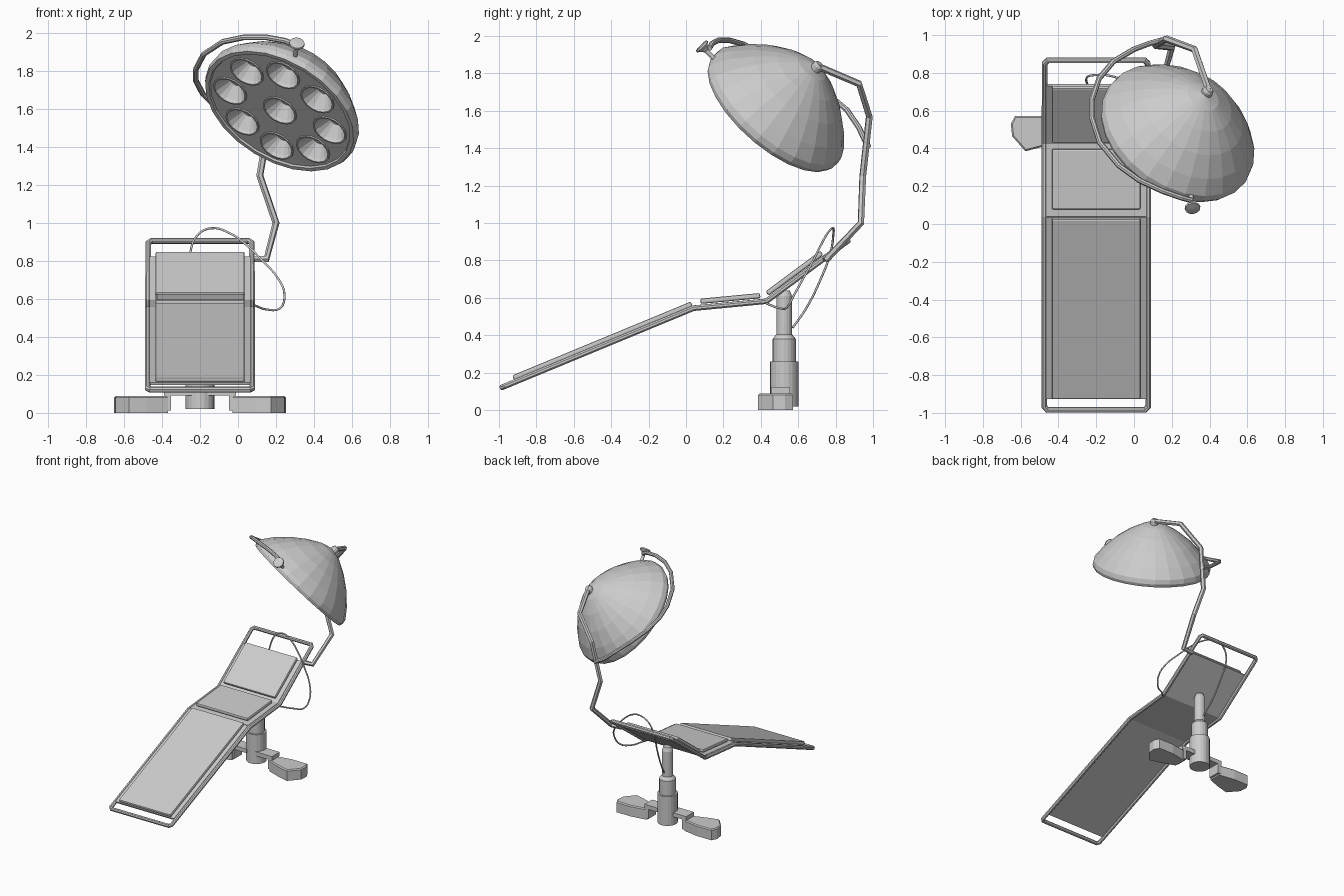
import bpy, bmesh
from math import sin, cos, pi, radians, atan2, hypot
from mathutils import Vector, Matrix

if "Cube" in bpy.data.objects:
    bpy.data.objects.remove(bpy.data.objects["Cube"])

CX = -0.20  # centre line of the couch


def add_mesh(name, bm, matrix=None):
    bmesh.ops.recalc_face_normals(bm, faces=bm.faces[:])
    me = bpy.data.meshes.new(name)
    bm.to_mesh(me)
    bm.free()
    ob = bpy.data.objects.new(name, me)
    bpy.context.collection.objects.link(ob)
    if matrix:
        ob.matrix_world = matrix
    return ob


def lathe(name, profile, segs, matrix=None):
    bm = bmesh.new()
    vs = [bm.verts.new((r, 0, z)) for r, z in profile]
    es = [bm.edges.new(p) for p in zip(vs, vs[1:])]
    bmesh.ops.spin(bm, geom=vs + es, cent=(0, 0, 0), axis=(0, 0, 1),
                   angle=2 * pi, steps=segs)
    bmesh.ops.remove_doubles(bm, verts=bm.verts[:], dist=1e-4)
    return add_mesh(name, bm, matrix)


def curve_mesh(name, curve, matrix=None):
    tmp = bpy.data.objects.new(name + "_curve", curve)
    bpy.context.collection.objects.link(tmp)
    dg = bpy.context.evaluated_depsgraph_get()
    me = bpy.data.meshes.new_from_object(tmp.evaluated_get(dg))
    bpy.data.objects.remove(tmp)
    ob = bpy.data.objects.new(name, me)
    bpy.context.collection.objects.link(ob)
    if matrix:
        ob.matrix_world = matrix
    return ob


def tube(name, pts, radius, cyclic=False, smooth=False, res=2):
    cu = bpy.data.curves.new(name, 'CURVE')
    cu.dimensions = '3D'
    cu.bevel_depth, cu.bevel_resolution, cu.use_fill_caps = radius, res, True
    if smooth:
        sp = cu.splines.new('BEZIER')
        sp.bezier_points.add(len(pts) - 1)
        sp.resolution_u = 4
        for bp, p in zip(sp.bezier_points, pts):
            bp.co = p
            bp.handle_left_type = bp.handle_right_type = 'AUTO'
    else:
        sp = cu.splines.new('POLY')
        sp.points.add(len(pts) - 1)
        for q, p in zip(sp.points, pts):
            q.co = (*p, 1)
    sp.use_cyclic_u = cyclic
    sp.use_smooth = smooth
    return curve_mesh(name, cu)


def box(name, size, matrix, bevel=0.0):
    bm = bmesh.new()
    bmesh.ops.create_cube(bm, size=1, matrix=Matrix.Diagonal((*size, 1)))
    if bevel:
        bmesh.ops.bevel(bm, geom=bm.edges[:], offset=bevel, segments=2,
                        profile=0.5, affect='EDGES')
    return add_mesh(name, bm, matrix)


def slab(name, width, a, b, offset, thick, bevel=0.0):
    """Box lying along the side-view line a-b, lifted off it by offset."""
    dy, dz = b[0] - a[0], b[1] - a[1]
    mid = Vector((CX, (a[0] + b[0]) / 2, (a[1] + b[1]) / 2))
    m = (Matrix.Translation(mid) @ Matrix.Rotation(atan2(dz, dy), 4, 'X')
         @ Matrix.Translation((0, 0, offset)))
    return box(name, (width, hypot(dy, dz), thick), m, bevel)


# Couch frame: one closed bent tube with clipped corners
FOOT, KNEE, HIP, HEAD = (-0.983, 0.122), (0.04, 0.545), (0.43, 0.582), (0.866, 0.906)


def at(a, b, y):
    return (y, a[1] + (b[1] - a[1]) * (y - a[0]) / (b[0] - a[0]))


side = [(0.26, *FOOT), (0.275, *at(FOOT, KNEE, -0.967)), (0.275, *KNEE), (0.275, *HIP),
        (0.272, *at(HIP, HEAD, 0.852)), (0.257, *HEAD)]
tube("couch_frame", [(CX + x, y, z) for x, y, z in side]
     + [(CX - x, y, z) for x, y, z in reversed(side)], 0.016, cyclic=True)

# Support boards and cushions
sections = [("leg", FOOT, KNEE, -0.92, 0.04, -0.915, 0.04, 0.024),
            ("seat", KNEE, HIP, 0.04, 0.43, 0.08, 0.40, 0.033),
            ("back", HIP, HEAD, 0.43, 0.74, 0.452, 0.745, 0.031)]
for name, a, b, b0, b1, c0, c1, lift in sections:
    slab(name + "_board", 0.53, at(a, b, b0), at(a, b, b1), 0.007, 0.014)
    slab(name + "_cushion", 0.47, at(a, b, c0), at(a, b, c1), lift, 0.028, 0.009)

# Telescopic column
lathe("column", [(0, 0.02), (0.076, 0.02), (0.076, 0.26), (0.062, 0.26), (0.062, 0.38),
                 (0.042, 0.405), (0.042, 0.61), (0.03, 0.64), (0, 0.64)], 20,
      Matrix.Translation((CX, 0.525, 0)))

# Feet and their stepped arms, mirrored about the column
outline = [(0.17, 0.55), (0.30, 0.572), (0.43, 0.572), (0.452, 0.53), (0.445, 0.465),
           (0.375, 0.385), (0.28, 0.41), (0.17, 0.45)]
for tag, s in (("left", -1), ("right", 1)):
    bm = bmesh.new()
    f = bm.faces.new([bm.verts.new((CX + s * x, y, 0)) for x, y in outline])
    up = bmesh.ops.extrude_face_region(bm, geom=[f])["geom"]
    top = [v for v in up if isinstance(v, bmesh.types.BMVert)]
    bmesh.ops.translate(bm, verts=top, vec=(0, 0, 0.088))
    rim = [e for e in bm.edges if all(v.co.z > 0.05 for v in e.verts)]
    bmesh.ops.bevel(bm, geom=rim, offset=0.008, segments=1, affect='EDGES')
    add_mesh(tag + "_foot", bm)
    box(tag + "_foot_arm", (0.15, 0.10, 0.033),
        Matrix.Translation((CX + s * 0.115, 0.505, 0.107)))
    box(tag + "_foot_step", (0.03, 0.10, 0.10),
        Matrix.Translation((CX + s * 0.168, 0.505, 0.062)))

# Lamp frame of reference: axis points out of the back of the dome
n = Vector((0.42, 0.60, 0.68)).normalized()
u = Vector((n.y, -n.x, 0)).normalized()
v = n.cross(u)
LAMP = Matrix.Translation((0.228, 0.475, 1.605)) @ Matrix((u, v, n)).transposed().to_4x4()

# Lamp dome with rolled lip, drawn to a shallow cone at the back
lathe("lamp_dome", [(0.402, -0.008), (0.41, -0.024), (0.432, -0.024), (0.442, 0.0),
                    (0.436, 0.035), (0.38, 0.11), (0.29, 0.20), (0.19, 0.275),
                    (0.09, 0.33), (0, 0.355)], 24, LAMP)

# Lamp face plate with nine round openings, and a reflector cup in each
holes = [(0, 0)] + [(0.29 * cos(radians(29 + 45 * i)), 0.29 * sin(radians(29 + 45 * i)))
                    for i in range(8)]
plate = bpy.data.curves.new("lamp_face", 'CURVE')
plate.dimensions, plate.fill_mode, plate.extrude = '2D', 'BOTH', 0.004
for (hx, hy), r in [((0, 0), 0.406)] + [(h, 0.09) for h in holes]:
    sp = plate.splines.new('POLY')
    sp.points.add(23)
    for k, p in enumerate(sp.points):
        p.co = (hx + r * cos(k * pi / 12), hy + r * sin(k * pi / 12), 0, 1)
    sp.use_cyclic_u = True
    sp.use_smooth = False
curve_mesh("lamp_face", plate, LAMP @ Matrix.Translation((0, 0, -0.01)))
for i, (hx, hy) in enumerate(holes):
    lathe(f"reflector_{i}", [(0.097, -0.012), (0.097, -0.022), (0.088, -0.022),
                             (0.082, -0.005), (0.035, 0.06), (0, 0.06)], 16,
          LAMP @ Matrix.Translation((hx, hy, 0)))

# Pivot hub on top of the dome
lathe("lamp_hub", [(0, 0.33), (0.03, 0.33), (0.03, 0.365), (0.02, 0.38), (0, 0.38)], 12,
      Matrix.Translation((0.012, 0.012, -0.012)) @ LAMP)

# Jointed lamp arm rising from the couch frame
tube("lamp_arm", [(0.06, 0.745, 0.81), (0.15, 0.755, 0.81), (0.20, 0.935, 1.0),
                  (0.115, 0.945, 1.25), (0.17, 0.98, 1.57), (0.32, 0.925, 1.745),
                  (0.395, 0.708, 1.837)], 0.019, res=1)

# Curved yoke around the dome
tube("lamp_yoke", [(0.305, 0.125, 1.935), (0.25, 0.14, 1.96), (0.15, 0.175, 1.978),
                   (0.03, 0.23, 1.978), (-0.08, 0.31, 1.955), (-0.18, 0.43, 1.89),
                   (-0.222, 0.56, 1.81), (-0.222, 0.66, 1.75), (-0.185, 0.77, 1.68),
                   (-0.11, 0.86, 1.605), (0, 0.925, 1.51), (0.08, 0.955, 1.445),
                   (0.15, 0.975, 1.41)], 0.015)

# Steering knob at the end of the yoke
base, tip = Vector((0.30, 0.165, 1.865)), Vector((0.31, 0.085, 1.945))
q = (tip - base).to_track_quat('Z', 'Y').to_matrix().to_4x4()
L = (tip - base).length
lathe("yoke_knob", [(0, 0), (0.012, 0), (0.012, L - 0.035), (0.022, L - 0.02),
                    (0.042, L - 0.004), (0.04, L + 0.006), (0, L + 0.01)], 12,
      Matrix.Translation(base) @ q)

# Loose power cable
tube("cable", [(0.08, 0.43, 0.57), (0.15, 0.5, 0.545), (0.22, 0.54, 0.55),
               (0.245, 0.58, 0.62), (0.21, 0.63, 0.71), (0.13, 0.68, 0.80),
               (0.05, 0.72, 0.88), (-0.05, 0.76, 0.95), (-0.14, 0.787, 0.973),
               (-0.21, 0.788, 0.94), (-0.25, 0.775, 0.85), (-0.24, 0.72, 0.7),
               (-0.22, 0.64, 0.54), (-0.2, 0.57, 0.44)], 0.006, smooth=True, res=1)
